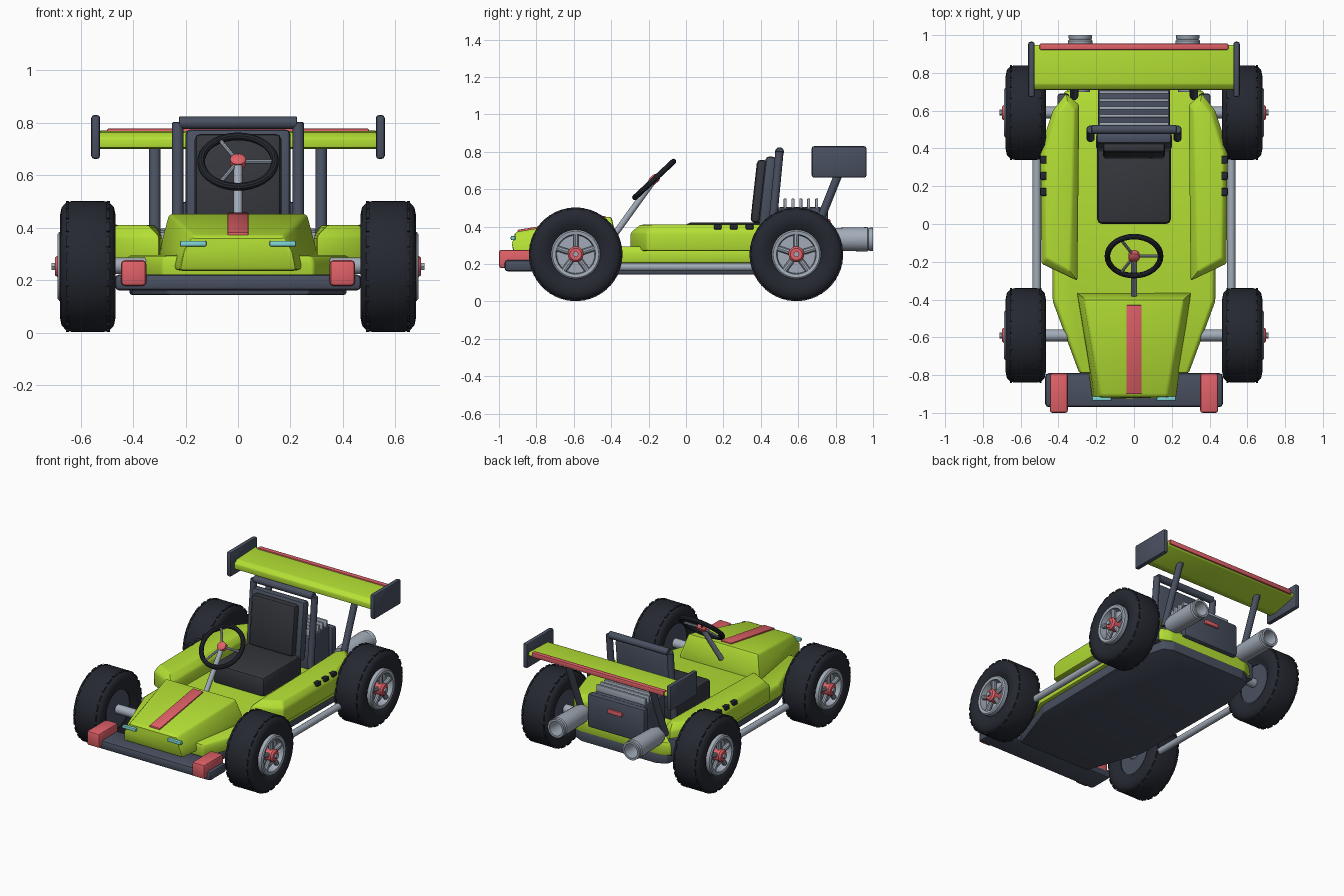
import bpy, bmesh, math
from mathutils import Vector, Matrix

if "Cube" in bpy.data.objects:
    bpy.data.objects.remove(bpy.data.objects["Cube"])


def mat(name, r, g, b):
    m = bpy.data.materials.new(name)
    m.diffuse_color = (r, g, b, 1)
    m.use_nodes = True
    m.node_tree.nodes["Principled BSDF"].inputs["Base Color"].default_value = m.diffuse_color
    return m


GREEN = mat("green", .46, .75, .035)
TYRE = mat("rubber", .018, .021, .03)
SLATE = mat("slate", .066, .08, .117)
FABRIC = mat("fabric", .035, .038, .046)
STEEL = mat("steel", .36, .41, .48)
RED = mat("red", .75, .12, .14)
TEAL = mat("teal", .22, .68, .68)


def finish(name, bm, m, bevel=0.0):
    bmesh.ops.recalc_face_normals(bm, faces=bm.faces)
    if bevel:
        sharp = [e for e in bm.edges if len(e.link_faces) == 2 and e.calc_face_angle() > .3]
        bmesh.ops.bevel(bm, geom=sharp, offset=bevel, segments=2, profile=.5,
                        affect='EDGES', clamp_overlap=True)
    me = bpy.data.meshes.new(name)
    bm.to_mesh(me)
    bm.free()
    me.materials.append(m)
    ob = bpy.data.objects.new(name, me)
    bpy.context.collection.objects.link(ob)
    return ob


def loft(name, rings, m, bevel=0.0, closed=False):
    bm = bmesh.new()
    rows = [[bm.verts.new(p) for p in ring] for ring in rings]
    n = len(rows[0])
    pairs = list(zip(rows, rows[1:])) + ([(rows[-1], rows[0])] if closed else [])
    for a, b in pairs:
        for i in range(n):
            j = (i + 1) % n
            bm.faces.new((a[i], a[j], b[j], b[i]))
    if not closed:
        bm.faces.new(rows[0])
        bm.faces.new(rows[-1])
    return finish(name, bm, m, bevel)


def revolve(name, prof, origin, axis, m, n=24, closed=False):
    q = Vector(axis).to_track_quat('Z', 'Y')
    o = Vector(origin)
    rings = [[o + q @ Vector((r * math.cos(k * math.tau / n), r * math.sin(k * math.tau / n), t))
              for k in range(n)] for t, r in prof]
    return loft(name, rings, m, 0, closed)


def rod(name, p, q, r, m, n=16):
    d = Vector(q) - Vector(p)
    L = d.length
    c = r * .15
    return revolve(name, [(0, r - c), (c, r), (L - c, r), (L, r - c)], p, d, m, n)


def box(name, x, y, z, m, bevel=.01, tilt=0.0):
    bm = bmesh.new()
    size = (x[1] - x[0], y[1] - y[0], z[1] - z[0])
    bmesh.ops.create_cube(bm, size=1, matrix=Matrix.Diagonal((*size, 1)))
    mid = ((x[0] + x[1]) / 2, (y[0] + y[1]) / 2, (z[0] + z[1]) / 2)
    bm.transform(Matrix.Translation(mid) @ Matrix.Rotation(tilt, 4, 'X'))
    return finish(name, bm, m, bevel)


def plan(half, z, k=1.0):
    pts = half + [(-x, y) for x, y in reversed(half)]
    return [(x * k, y, z) for x, y in pts]


# lower hull and floor pan
hull = [(.29, -.79), (.43, -.41), (.44, .45), (.37, .70), (.30, .73)]
loft("lower_body", [plan(hull, .205), plan(hull, .265), plan(hull, .295, .97)], GREEN, .012)
loft("floor_pan", [plan(hull, .143, .94), plan(hull, .215, .94)], SLATE, .01)

# nose
loft("nose", [[(-.225, -.915, .235), (.225, -.915, .235), (.205, -.94, .31), (.175, -.91, .372),
               (-.175, -.91, .372), (-.205, -.94, .31)],
              [(-.305, -.36, .25), (.305, -.36, .25), (.30, -.36, .32), (.265, -.40, .455),
               (-.265, -.40, .455), (-.30, -.36, .32)]], GREEN, .014)
loft("nose_stripe", [[(x, -.90, z) for x, z in ((-.04, .36), (.04, .36), (.04, .383), (-.04, .383))],
                     [(x, -.43, z) for x, z in ((-.04, .435), (.04, .435), (.04, .458), (-.04, .458))]],
     RED, .004)

# front bumper
box("front_bumper", (-.47, .47), (-.97, -.79), (.16, .222), SLATE, .018)

# seat and its frame
box("seat_base", (-.195, .195), (0, .42), (.28, .422), FABRIC, .025)
box("seat_cushion", (-.165, .165), (.362, .422), (.42, .757), FABRIC, .02, -.11)
box("seat_shell", (-.2, .2), (.405, .47), (.38, .775), SLATE, .02, -.11)
rod("seat_frame_bar", (-.226, .5, .80), (.226, .5, .80), .024, SLATE)

# steering column and wheel
hub, axis = Vector((0, -.17, .652)), Vector((0, .68, -.73)).normalized()
side, up = Vector((1, 0, 0)), Vector((0, .73, .68)).normalized()
rod("steering_column", (0, -.38, .36), hub, .017, STEEL)
revolve("steering_wheel", [(.015 * math.cos(a), .141 + .015 * math.sin(a))
                           for a in (k * math.tau / 10 for k in range(10))], hub, axis, TYRE, 36, True)
revolve("steering_hub", [(-.022, .018), (-.014, .03), (.014, .03), (.022, .018)], hub, axis, RED)
for k in range(3):
    a = k * math.tau / 3
    rod("steering_spoke", hub, hub + .138 * (math.cos(a) * side + math.sin(a) * up), .008, STEEL, 8)

# engine with cooling fins and tail light
box("engine_block", (-.19, .19), (.49, .73), (.27, .505), SLATE, .015)
box("engine_rear_panel", (-.215, .215), (.71, .76), (.27, .5), SLATE, .015)
for k in range(5):
    y = .53 + .042 * k
    box("engine_fin", (-.185, .185), (y - .008, y + .008), (.49, .55), STEEL, .004)
box("tail_light", (-.055, .055), (.75, .772), (.41, .44), RED, .006)

# rear wing
loft("rear_wing", [[(x, .71, .705), (x, .712, .742), (x, .74, .762), (x, .94, .77),
                    (x, .95, .755), (x, .94, .738), (x, .76, .70)] for x in (-.53, .53)], GREEN, .006)
box("wing_strip", (-.5, .5), (.922, .955), (.745, .778), RED, .006)

# axles
for y in (-.59, .59):
    rod("axle", (-.5, y, .255), (.5, y, .255), .031, STEEL)

# parts repeated on both sides
for s in (-1, 1):
    def span(a, b):
        return tuple(sorted((s * a, s * b)))

    box("bumper_block", span(.35, .446), (-1, -.79), (.178, .276), RED, .014)
    box("head_light", span(.12, .222), (-.937, -.912), (.328, .35), TEAL, .006)

    # side pod with vents and rail
    outer = [(.30, -.30), (.49, -.21), (.495, .40), (.43, .60), (.36, .69), (.29, .63)]
    inner = [(.34, -.25), (.465, -.18), (.472, .38), (.41, .58), (.35, .65), (.315, .60)]
    loft("side_pod", [[(s * x, y, z) for x, y in o]
                      for o, z in ((outer, .27), (outer, .37), (inner, .41))], GREEN, .01)
    for y in (.17, .255, .34):
        box("pod_vent", span(.462, .497), (y - .021, y + .021), (.385, .413), TYRE, .006)
    rod("side_rail", (s * .515, -.47, .184), (s * .515, .47, .184), .022, STEEL)

    # frame posts, wing supports, bearings, exhausts
    rod("seat_frame_post", (s * .23, .455, .33), (s * .23, .5, .802), .022, SLATE)
    rod("wing_strut", (s * .317, .675, .33), (s * .317, .835, .73), .022, SLATE)
    box("wing_end_plate", span(.526, .56), (.672, .965), (.662, .83), SLATE, .012)
    box("axle_bearing", span(.345, .405), (.56, .69), (.20, .32), SLATE, .012)
    revolve("exhaust_pipe", [(.70, .05), (.74, .06), (.97, .065), (.976, .058), (.982, .062),
                             (1.0, .062), (1.0, .048), (.84, .048)],
            (s * .284, 0, .332), (0, 1, 0), STEEL, 28)
    revolve("exhaust_inside", [(.845, .047), (.86, .047)], (s * .284, 0, .332), (0, 1, 0), TYRE)

    # wheels
    for y in (-.59, .59):
        c, ax = Vector((s * .573, y, .252)), (s, 0, 0)
        revolve("tyre", [(-.08, .13), (-.1, .16), (-.106, .195), (-.1, .225), (-.083, .243),
                         (-.06, .25), (.06, .25), (.083, .243), (.1, .225), (.106, .195),
                         (.1, .16), (.08, .128), (-.08, .128)], c, ax, TYRE, 44, True)
        revolve("wheel_back", [(-.075, .13), (.055, .13)], c, ax, SLATE, 32)
        revolve("wheel_disc", [(.05, .12), (.066, .12)], c, ax, STEEL, 32)
        revolve("rim", [(.05, .132), (.108, .132), (.115, .124), (.112, .106), (.05, .1)],
                c, ax, STEEL, 36, True)
        revolve("hub_cap", [(.05, .042), (.115, .042), (.126, .032)], c, ax, RED)
        revolve("wheel_nut", [(.11, .016), (.138, .016)], c, ax, STEEL, 6)
        for k in range(5):
            a = math.pi / 2 + k * math.tau / 5
            d = Vector((0, math.cos(a), math.sin(a)))
            o = c + Vector((s * .09, 0, 0))
            rod("wheel_spoke", o + d * .03, o + d * .116, .016, STEEL, 10)
        # tread blocks on both shoulders
        bm = bmesh.new()
        for k in range(24):
            for t in (-.078, .078):
                bmesh.ops.create_cube(bm, size=1, matrix=Matrix.Translation(c)
                                      @ Matrix.Rotation((k + .5) * math.tau / 24, 4, 'X')
                                      @ Matrix.Translation((t, 0, .245))
                                      @ Matrix.Diagonal((.012, .042, .01, 1)))
        finish("tyre_tread", bm, TYRE)

# smooth the round surfaces, keep edges crisp
for ob in bpy.context.collection.objects:
    ob.select_set(True)
    bpy.context.view_layer.objects.active = ob
bpy.ops.object.shade_smooth_by_angle(angle=math.radians(35))
